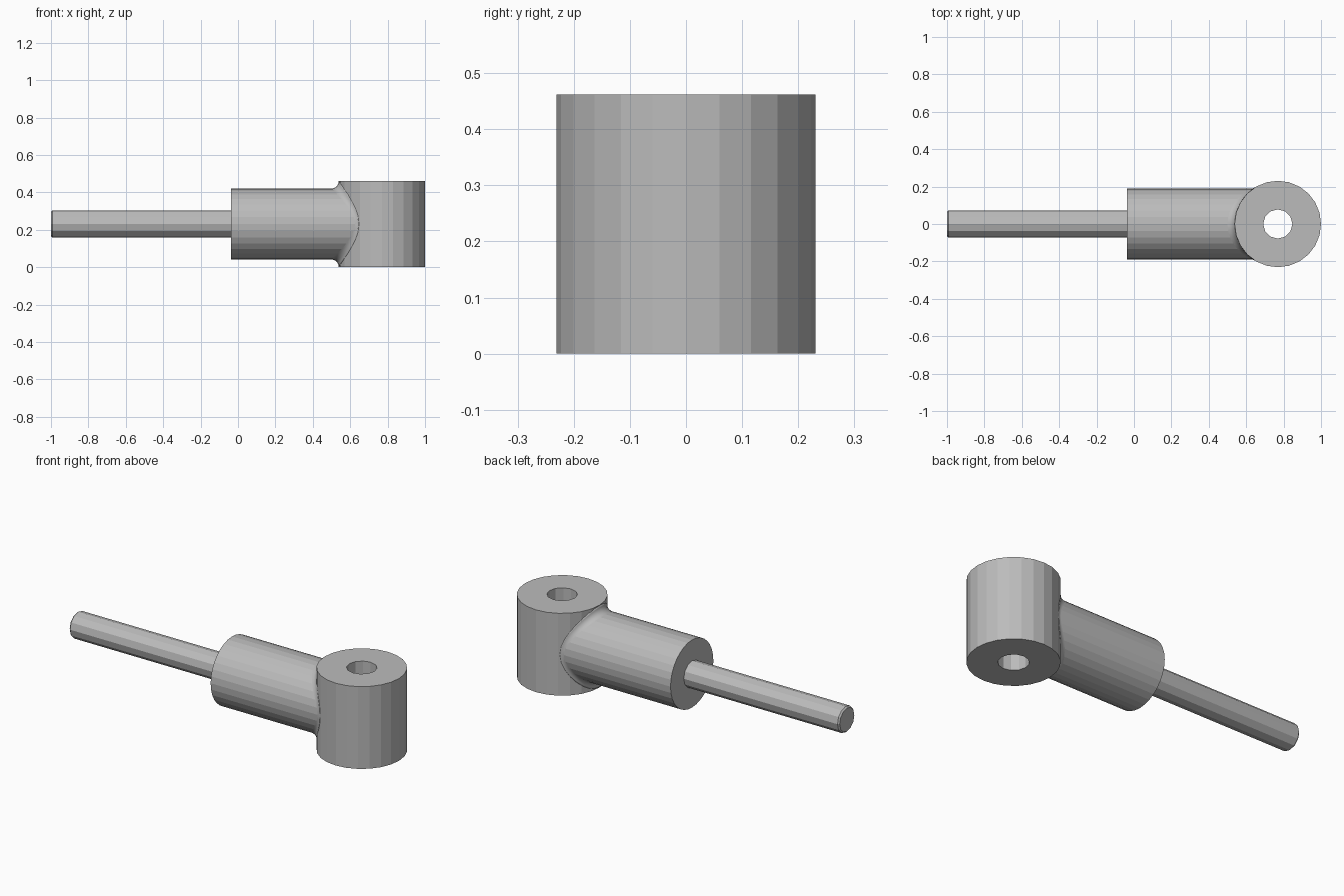
import bpy
import bmesh
from math import sin, cos, sqrt, pi
from mathutils import Vector

if "Cube" in bpy.data.objects:
    bpy.data.objects.remove(bpy.data.objects["Cube"])

EYE_X, EYE_R = 0.769, 0.231      # upright eye, as tall as it is wide
BARREL_R, BARREL_X = 0.19, -0.037
FILLET = 0.038
ROD_R, BORE_R = 0.073, 0.078
MID_Z = EYE_R

steel = bpy.data.materials.new("grey_steel")
steel.use_nodes = True
grey = (0.5, 0.5, 0.5, 1)
steel.diffuse_color = grey
steel.node_tree.nodes["Principled BSDF"].inputs["Base Color"].default_value = grey


def finish(name, bm):
    bmesh.ops.recalc_face_normals(bm, faces=bm.faces)
    mesh = bpy.data.meshes.new(name)
    bm.to_mesh(mesh)
    bm.free()
    mesh.materials.append(steel)
    obj = bpy.data.objects.new(name, mesh)
    bpy.context.collection.objects.link(obj)
    return obj


def upright_cylinder(name, radius, depth, sides):
    bm = bmesh.new()
    bmesh.ops.create_cone(bm, cap_ends=True, segments=sides, radius1=radius,
                          radius2=radius, depth=depth)
    bmesh.ops.translate(bm, verts=bm.verts, vec=(EYE_X, 0, MID_Z))
    return finish(name, bm)


def skin(name, rings, smooth_from=None):
    """Join rings of points into a closed tube; smooth the bands past an index."""
    bm = bmesh.new()
    loops = [[bm.verts.new(p) for p in ring] for ring in rings]
    for i, (a, b) in enumerate(zip(loops, loops[1:])):
        for j in range(len(a)):
            k = (j + 1) % len(a)
            face = bm.faces.new((a[j], a[k], b[k], b[j]))
            face.smooth = smooth_from is not None and i >= smooth_from
    bm.faces.new(loops[0])
    bm.faces.new(loops[-1])
    return finish(name, bm)


def ring(x, radius, sides):
    return [Vector((x, radius * sin(2 * pi * j / sides),
                    MID_Z + radius * cos(2 * pi * j / sides))) for j in range(sides)]


# Eye with a vertical bore
eye = upright_cylinder("eye", EYE_R, 2 * EYE_R, 24)
cutter = upright_cylinder("bore_cutter", BORE_R, 1, 12)
cutter.hide_render = True
cut = eye.modifiers.new("bore", 'BOOLEAN')
cut.operation, cut.solver, cut.object = 'DIFFERENCE', 'EXACT', cutter
bpy.context.view_layer.objects.active = eye
bpy.ops.object.modifier_apply(modifier="bore")
bpy.data.objects.remove(cutter)

# Barrel, blended into the eye by a rolling-ball fillet
SIDES, STEPS = 32, 6
rings = [ring(BARREL_X, BARREL_R, SIDES)] + [[] for _ in range(STEPS + 2)]
for j in range(SIDES):
    out = Vector((0, sin(2 * pi * j / SIDES), cos(2 * pi * j / SIDES)))
    ball = out * (BARREL_R + FILLET)
    ball.x = -sqrt((EYE_R + FILLET) ** 2 - ball.y ** 2)
    to_eye = -Vector((ball.x, ball.y, 0)).normalized()
    origin = Vector((EYE_X, 0, MID_Z))
    for s in range(STEPS + 1):
        direction = (-out).slerp(to_eye, s / STEPS)
        rings[s + 1].append(origin + ball + direction * FILLET)
    # Tuck the last ring inside the eye wall
    rings[-1].append(rings[-2][-1] + to_eye * 0.02)
skin("barrel", rings, smooth_from=1)

# Rod with a slightly chamfered tip
skin("rod", [ring(-1, ROD_R - 0.008, 12), ring(-0.992, ROD_R, 12),
             ring(BARREL_X + 0.02, ROD_R, 12)])
